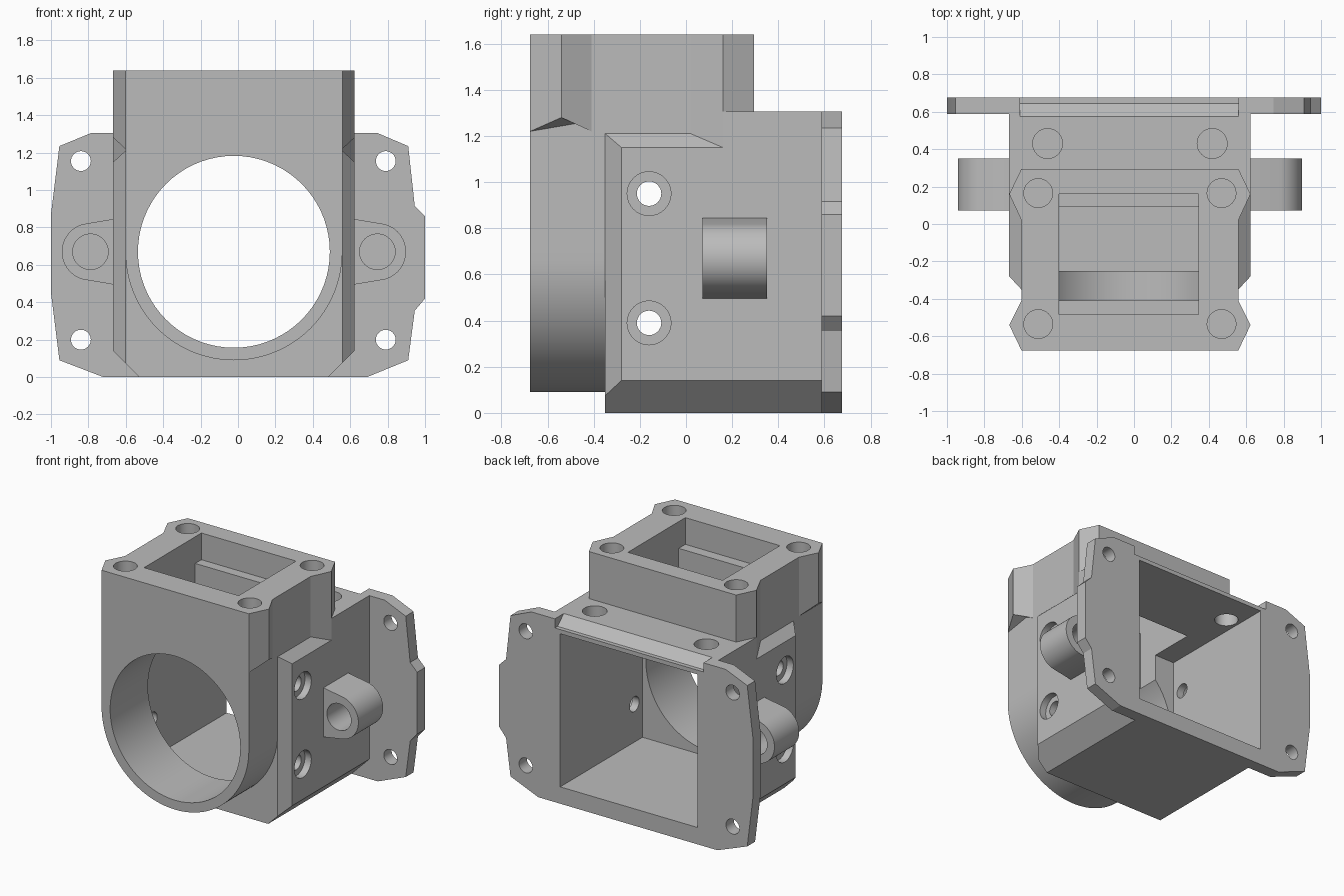
import bpy
import math

if "Cube" in bpy.data.objects:
    bpy.data.objects.remove(bpy.data.objects["Cube"], do_unlink=True)

CX, CZ = -0.022, 0.67   # centre line of the housing and height of the bore axis

grey = bpy.data.materials.new("plain grey")
grey.use_nodes = True
grey.diffuse_color = (0.5, 0.5, 0.5, 1)
grey.node_tree.nodes["Principled BSDF"].inputs["Base Color"].default_value = (0.5, 0.5, 0.5, 1)


def prism(name, points, axis, lo, hi):
    """Extrude a closed 2D outline along an axis: (x, z) for y, (x, y) for z, (y, z) for x."""
    place = {"x": lambda a, b, t: (t, a, b),
             "y": lambda a, b, t: (a, t, b),
             "z": lambda a, b, t: (a, b, t)}[axis]
    n = len(points)
    verts = [place(a, b, t) for t in (lo, hi) for a, b in points]
    faces = [tuple(range(n)), tuple(range(n, 2 * n))]
    faces += [(i, (i + 1) % n, n + (i + 1) % n, n + i) for i in range(n)]
    mesh = bpy.data.meshes.new(name)
    mesh.from_pydata(verts, [], faces)
    mesh.materials.append(grey)
    obj = bpy.data.objects.new(name, mesh)
    bpy.context.collection.objects.link(obj)
    select(obj)
    bpy.ops.object.mode_set(mode="EDIT")
    bpy.ops.mesh.select_all(action="SELECT")
    bpy.ops.mesh.normals_make_consistent(inside=False)
    bpy.ops.object.mode_set(mode="OBJECT")
    return obj


def select(obj):
    bpy.ops.object.select_all(action="DESELECT")
    obj.select_set(True)
    bpy.context.view_layer.objects.active = obj


def arc(a, b, r, start=0, end=360, n=48):
    steps = n if end - start == 360 else n + 1
    angles = [math.radians(start + (end - start) * i / n) for i in range(steps)]
    return [(a + r * math.cos(t), b + r * math.sin(t)) for t in angles]


def box(name, x0, x1, y0, y1, z0, z1):
    return prism(name, [(x0, z0), (x1, z0), (x1, z1), (x0, z1)], "y", y0, y1)


def combine(target, tool, operation, keep=False):
    mod = target.modifiers.new("combine", "BOOLEAN")
    mod.operation, mod.object, mod.solver = operation, tool, "EXACT"
    select(target)
    bpy.ops.object.modifier_apply(modifier=mod.name)
    if not keep:
        bpy.data.objects.remove(tool, do_unlink=True)


def cut(target, tool, keep=False):
    combine(target, tool, "DIFFERENCE", keep)


def mirrored(points):
    return points + [(2 * CX - a, b) for a, b in reversed(points)]


R, L = CX + 0.58, CX + 0.645   # narrow and wide half of the housing

# Main block: chamfered underside, then chamfered front corners
housing = prism("housing", mirrored([(CX + 0.505, 0), (L, 0.14), (L, 1.305)]), "y", -0.35, 0.587)
combine(housing, prism("plan", mirrored([(R, -0.35), (L, -0.28), (L, 0.7)]), "z", -0.1, 1.5), "INTERSECT")

# Sloped shoulders over the side plates
for s in (1, -1):
    shoulder = [(0.58, 1.21), (0.645, 1.15), (0.8, 1.01), (0.8, 1.4), (0.58, 1.4)]
    cut(housing, prism("shoulder", [(CX + s * a, b) for a, b in shoulder], "y", -0.5, 0.16))

# Front column with a round lower end, rising into the neck
column = prism("column", [(R, 1.64), (CX - 0.58, 1.64)] + arc(CX, CZ, 0.58, 180, 360), "y", -0.675, 0.295)
combine(housing, column, "UNION")

# Pointed corner ribs on the neck
for s in (1, -1):
    for y0, y1, y2, bottom, rise in ((-0.675, -0.54, -0.41, 1.22, 0.06), (0.02, 0.16, 0.295, 1.1, 0)):
        plan = [(0.5, y0), (0.58, y0), (0.645, y1), (0.58, y2), (0.5, y2)]
        rib = prism("rib", [(CX + s * a, b) for a, b in plan], "z", bottom, 1.64)
        rib.data.vertices[2].co.z += rise
        combine(housing, rib, "UNION")

# Rear flange plate
outline = [(-0.72, 0), (0.69, 0), (0.91, 0.09), (0.945, 0.355), (1, 0.42), (1, 0.86), (0.945, 0.915),
           (0.91, 1.235), (0.745, 1.305), (-0.785, 1.305), (-0.955, 1.235), (-1, 0.87), (-1, 0.45), (-0.955, 0.09)]
flange = prism("rear_flange", outline, "y", 0.587, 0.675)
for x in (-0.84, 0.79):
    for z in (0.2, 1.155):
        cut(flange, prism("flange_hole", arc(x, z, 0.053, n=32), "y", 0.5, 0.8))

# Rear cavity and the sloped notch along the top, through block and flange
for part in (housing, flange):
    cut(part, box("cavity", CX - 0.54, CX + 0.54, -0.25, 0.8, 0.12, 1.21))
    notch = [(0.575, 1.305), (0.645, 1.24), (0.8, 1.24), (0.8, 1.4), (0.575, 1.4)]
    cut(part, prism("notch", notch, "x", -0.61, 0.56))

# Round bore in the front
cut(housing, prism("bore", arc(CX, CZ, 0.513, n=72), "y", -0.8, -0.2))

# Stepped window in the top
cut(housing, box("window", -0.4, 0.345, -0.485, 0.16, 1.45, 1.8))
cut(housing, box("window_throat", -0.4, 0.345, -0.41, 0.09, 0.95, 1.5))

# Screw holes in the neck, in the rear shelf and in both sides
for s in (1, -1):
    for dx, y, r, z in ((0.49, 0.165, 0.077, 1.35), (0.49, -0.535, 0.077, 1.35), (0.44, 0.43, 0.08, 1.1)):
        cut(housing, prism("top_hole", arc(CX + s * dx, y, r, n=32), "z", z, 1.8))
    for z in (0.39, 0.95):
        for r, depth in ((0.053, 0.45), (0.095, 0.595)):
            ends = sorted((CX + s * depth, CX + s * 0.8))
            cut(housing, prism("side_hole", arc(-0.16, z, r, n=32), "x", *ends))

# Side lugs with a hole from front to back
for s, name in ((1, "left_lug"), (-1, "right_lug")):
    x = CX + s * 0.767
    profile = [(0.645, 0.845)] + [(a, b) for a, b in reversed(arc(0.767, CZ, 0.153, -75, 75, 24))] + [(0.645, 0.495)]
    lug = prism(name, [(CX + s * a, b) for a, b in profile], "y", 0.072, 0.35)
    cut(lug, prism("lug_hole", arc(x, CZ, 0.095, n=32), "y", 0, 0.5))

# Smooth the round faces, keep edges crisp
for obj in (housing, flange, bpy.data.objects["left_lug"], bpy.data.objects["right_lug"]):
    select(obj)
    bpy.ops.object.shade_smooth_by_angle(angle=math.radians(20))
